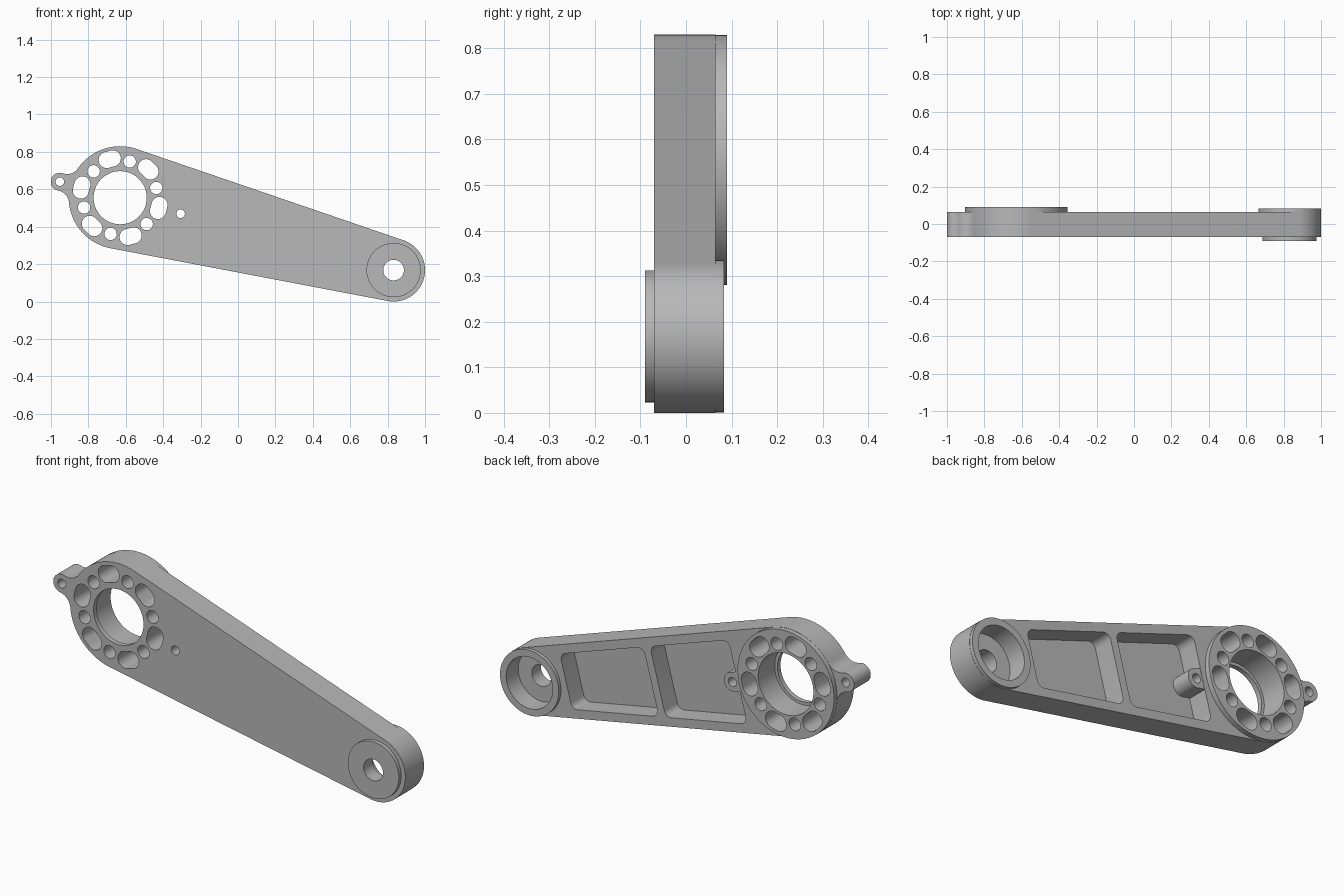
import bpy, bmesh
from math import sin, cos, acos, atan2, hypot, pi, radians
from mathutils import Vector
from mathutils.geometry import convex_hull_2d

cube = bpy.data.objects.get("Cube")
if cube:
    bpy.data.objects.remove(cube, do_unlink=True)

# Main dimensions: the arm runs from the large hub to the small hub
BIG = Vector((-0.63, 0.555))
SMALL = Vector((0.832, 0.168))
R, r = 0.275, 0.168
FRONT, BACK, FLOOR = -0.07, 0.065, -0.04
LENGTH = (SMALL - BIG).length
TILT = atan2(SMALL.y - BIG.y, SMALL.x - BIG.x)
SPREAD = acos((R - r) / LENGTH)
LUG, LUG_R, FILLET = 0.334, 0.048, 0.07

metal = bpy.data.materials.new("grey metal")
metal.use_nodes = True
GREY = (0.48, 0.48, 0.48, 1)
metal.diffuse_color = GREY
metal.node_tree.nodes["Principled BSDF"].inputs["Base Color"].default_value = GREY


def arc(u, v, rad, a0, a1, n):
    return [(u + rad * cos(a0 + (a1 - a0) * i / n), v + rad * sin(a0 + (a1 - a0) * i / n))
            for i in range(n + 1)]


def circle(u, v, rad, n=64):
    return arc(u, v, rad, 0, 2 * pi, n)[:-1]


def wrap(*discs, n=64):
    """Outline of a tight band around several circles."""
    pts = [p for d in discs for p in circle(*d, n)]
    return [pts[i] for i in convex_hull_2d(pts)]


def prism(name, loops, y0, y1):
    """Extrude outlines, given along and across the arm, from y0 to y1."""
    bm = bmesh.new()
    c, s = cos(TILT), sin(TILT)
    for loop in loops:
        rings = [[bm.verts.new((BIG.x + u * c - v * s, y, BIG.y + u * s + v * c))
                  for u, v in loop] for y in (y0, y1)]
        bm.faces.new(rings[0])
        bm.faces.new(rings[1][::-1])
        for i in range(len(loop)):
            bm.faces.new((rings[0][i - 1], rings[0][i], rings[1][i], rings[1][i - 1]))
    bmesh.ops.recalc_face_normals(bm, faces=bm.faces)
    mesh = bpy.data.meshes.new(name)
    bm.to_mesh(mesh)
    bm.free()
    mesh.materials.append(metal)
    obj = bpy.data.objects.new(name, mesh)
    bpy.context.collection.objects.link(obj)
    return obj


def combine(operation, loops, y0, y1):
    """Add outlines to the arm, or cut them from it."""
    tool = prism("tool", loops, y0, y1)
    mod = arm.modifiers.new("shape", 'BOOLEAN')
    mod.operation, mod.solver, mod.object = operation, 'EXACT', tool
    bpy.context.view_layer.objects.active = arm
    bpy.ops.object.modifier_apply(modifier=mod.name)
    bpy.data.objects.remove(tool, do_unlink=True)


def lug(side):
    """Small ear blended into the large hub by two hollow fillets."""
    d, e = R + FILLET, LUG_R + FILLET
    a = acos((LUG ** 2 + d ** 2 - e ** 2) / (2 * LUG * d))
    fu, fv = d * cos(a), d * sin(a)
    b = atan2(fv, fu - LUG)
    low = arc(fu, -fv, FILLET, pi - a, pi - b, 12)
    tip = arc(LUG, 0, LUG_R, -b, b, 32)
    high = [(u, -v) for u, v in reversed(low)]
    pts = [(0.2, -0.09)] + low + tip[1:-1] + high + [(0.2, 0.09)]
    return [(side * u, side * v) for u, v in pts]


def pocket(u0, u1, wall=0.045, rad=0.035):
    """Tapered recess that follows the sides of the arm."""
    discs = []
    for u in (u0 + rad, u1 - rad):
        v = (R - wall - rad - u * cos(SPREAD)) / sin(SPREAD)
        discs += [(u, v, rad), (u, -v, rad)]
    return wrap(*discs, n=32)


# Tapered arm with two recesses behind
arm = prism("lever_arm", [wrap((0, 0, R), (LENGTH, 0, r), n=128)], FRONT, BACK)
combine('DIFFERENCE', [pocket(0.30, 0.77), pocket(0.81, 1.31)], FLOOR, 0.2)

# Ears, hubs and front pad
combine('UNION', [lug(-1)], FRONT, BACK)
combine('UNION', [lug(1)], FRONT + 0.01, BACK - 0.002)
combine('UNION', [circle(0, 0, R - 0.001, 128)], FRONT + 0.012, 0.09)
combine('UNION', [circle(LENGTH, 0, r - 0.001, 96)], FRONT + 0.012, 0.083)
combine('UNION', [circle(LENGTH, 0, 0.145, 96)], -0.09, -0.05)

# Ring of round holes and slots, with the ear holes
holes = [circle(LUG, 0, 0.023, 24), circle(-LUG, 0, 0.023, 24)]
for k in range(6):
    a = k * pi / 3
    t = radians(4.5)
    holes.append(wrap(*[(0.214 * cos(a + q), 0.214 * sin(a + q), 0.043) for q in (-t, t)], n=40))
    a += pi / 6
    holes.append(circle(0.2 * cos(a), 0.2 * sin(a), 0.033, 32))
combine('DIFFERENCE', holes, -0.2, 0.2)

# Hub bores and their wider seats behind
combine('DIFFERENCE', [circle(0, 0, 0.142, 96), circle(LENGTH, 0, 0.055, 48)], -0.2, 0.2)
combine('DIFFERENCE', [circle(0, 0, 0.157, 96)], -0.045, 0.2)
combine('DIFFERENCE', [circle(LENGTH, 0, 0.132, 96)], -0.015, 0.2)

# Smooth round walls, crisp edges
bpy.ops.object.select_all(action='DESELECT')
arm.select_set(True)
bpy.context.view_layer.objects.active = arm
bpy.ops.object.shade_smooth_by_angle(angle=radians(30))
